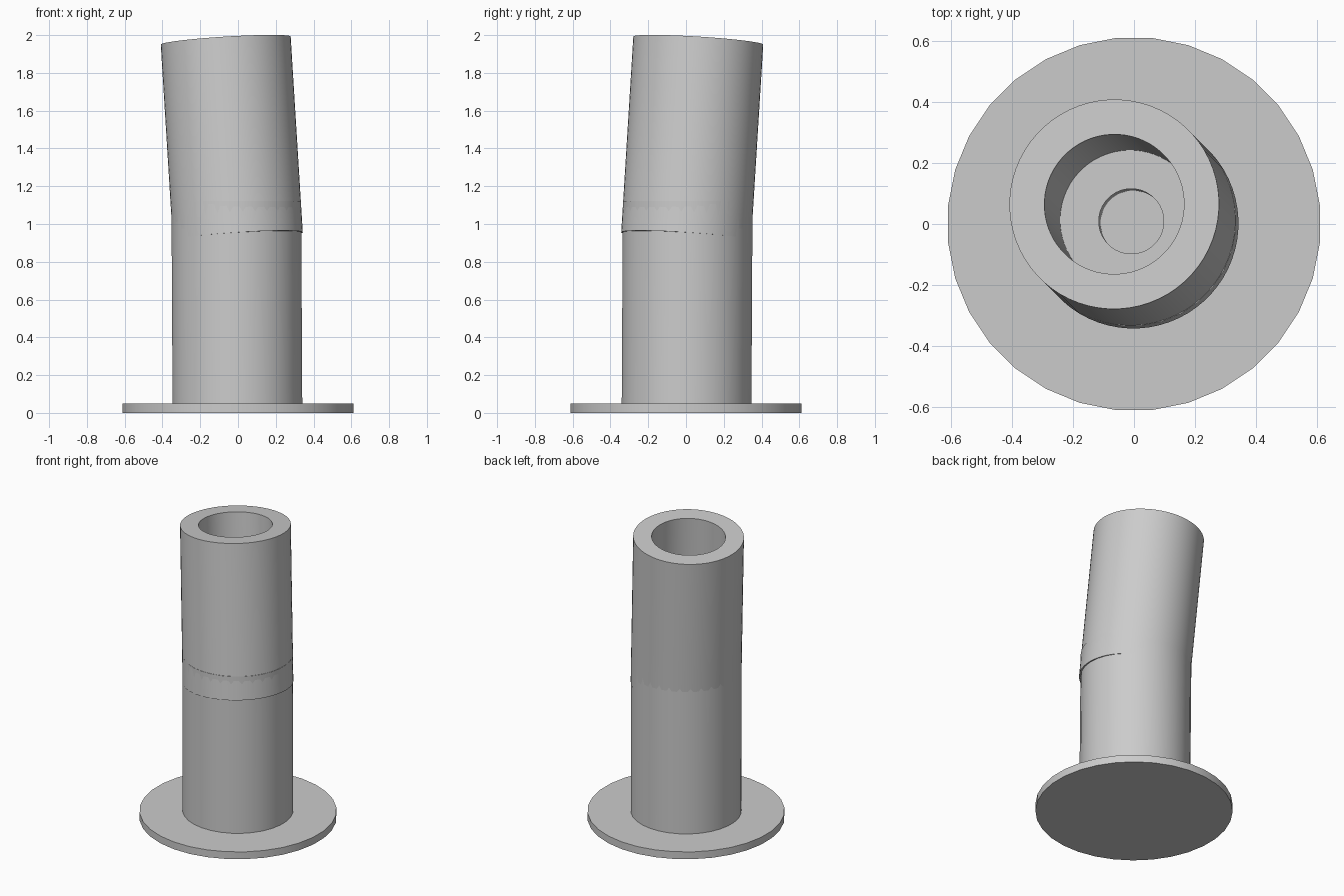
import bpy
import bmesh
import math
from mathutils import Vector

cube = bpy.data.objects.get("Cube")
if cube:
    bpy.data.objects.remove(cube, do_unlink=True)

grey = bpy.data.materials.new("plain grey")
grey.use_nodes = True
colour = (0.6, 0.6, 0.6, 1)
grey.diffuse_color = colour
grey.node_tree.nodes["Principled BSDF"].inputs["Base Color"].default_value = colour


def ring(bm, centre, axis, radius, sides):
    """Circle of vertices square to the axis."""
    turn = Vector((0, 0, 1)).rotation_difference(axis)
    verts = []
    for i in range(sides):
        a = 2 * math.pi * (i + 0.5) / sides
        p = Vector((math.cos(a), math.sin(a), 0)) * radius
        verts.append(bm.verts.new(centre + turn @ p))
    return verts


def tube(name, low, high, outer, inner, sides):
    """Straight pipe between two points; inner = 0 makes it solid."""
    low, high = Vector(low), Vector(high)
    axis = (high - low).normalized()
    bm = bmesh.new()
    loops = [ring(bm, low, axis, outer, sides), ring(bm, high, axis, outer, sides)]
    if inner:
        loops += [ring(bm, high, axis, inner, sides), ring(bm, low, axis, inner, sides)]
        pairs = zip(loops, loops[1:] + loops[:1])
    else:
        pairs = [(loops[0], loops[1])]
        bm.faces.new(loops[0])
        bm.faces.new(loops[1])
    for a, b in pairs:
        for i in range(sides):
            j = (i + 1) % sides
            bm.faces.new((a[i], a[j], b[j], b[i]))
    bmesh.ops.recalc_face_normals(bm, faces=bm.faces)
    mesh = bpy.data.meshes.new(name)
    bm.to_mesh(mesh)
    bm.free()
    mesh.materials.append(grey)
    obj = bpy.data.objects.new(name, mesh)
    bpy.context.collection.objects.link(obj)
    bpy.ops.object.select_all(action="DESELECT")
    obj.select_set(True)
    bpy.context.view_layer.objects.active = obj
    bpy.ops.object.shade_smooth_by_angle(angle=math.radians(30))
    return obj


# Flat round foot
tube("base_disc", (0, 0, 0), (0, 0, 0.05), 0.614, 0, 32)

# Thick lower pipe with a narrow bore
tube("lower_pipe", (-0.003, 0.003, 0.045), (-0.009, 0.009, 1.12), 0.345, 0.107, 32)

# Wide-bored upper pipe, leaning back and to the side, sleeved over the lower one
tube("upper_pipe", (-0.001, 0.001, 0.935), (-0.065, 0.065, 1.971), 0.345, 0.23, 64)
